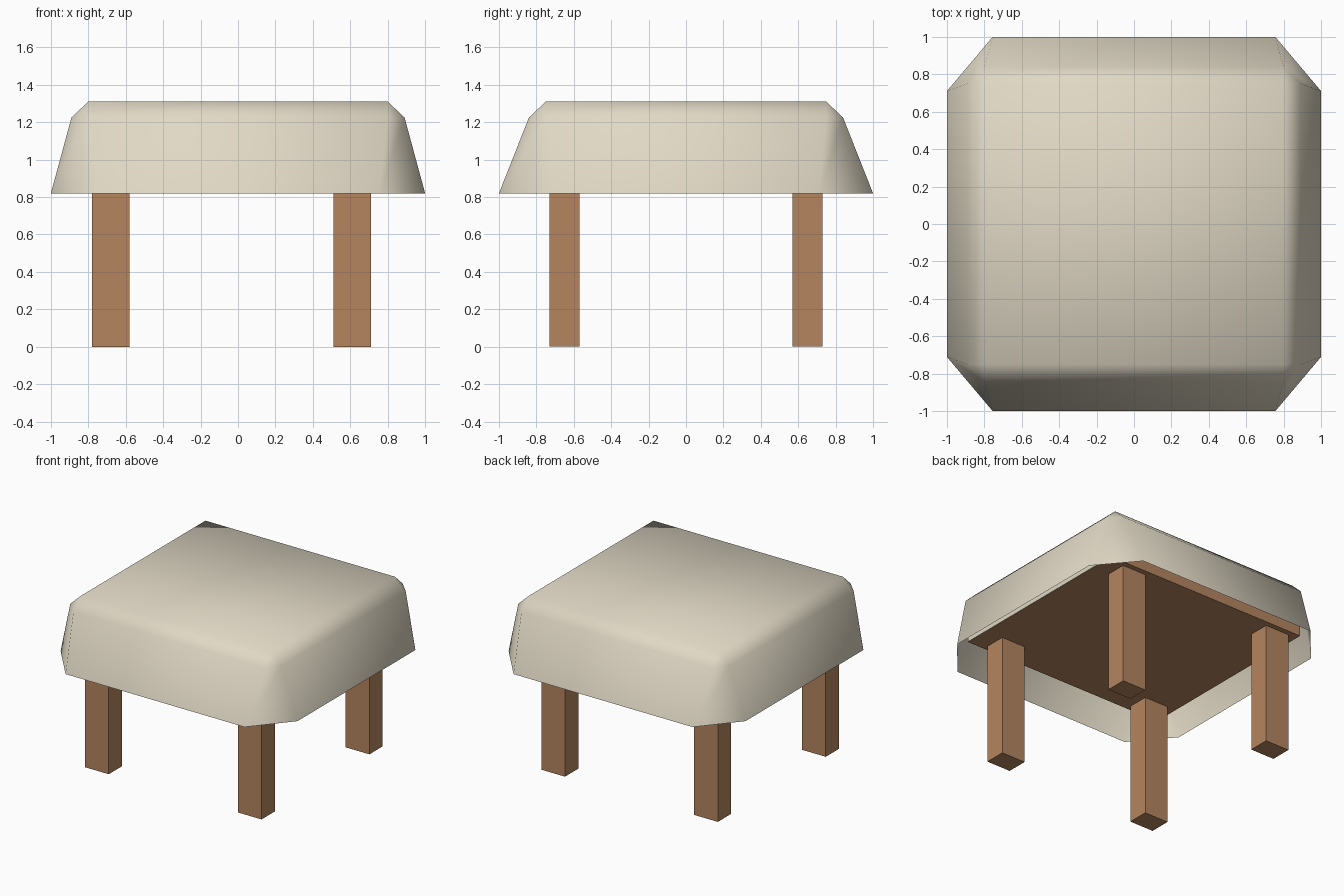
import bpy

if "Cube" in bpy.data.objects:
    bpy.data.objects.remove(bpy.data.objects["Cube"])

def material(name, rgb):
    m = bpy.data.materials.new(name)
    m.diffuse_color = (*rgb, 1)
    m.use_nodes = True
    m.node_tree.nodes["Principled BSDF"].inputs["Base Color"].default_value = m.diffuse_color
    return m

wood = material("brown wood", (0.46, 0.235, 0.115))
linen = material("cream linen", (0.75, 0.69, 0.56))

def mesh_object(name, verts, faces, mat):
    me = bpy.data.meshes.new(name)
    me.from_pydata(verts, [], faces)
    me.materials.append(mat)
    ob = bpy.data.objects.new(name, me)
    bpy.context.collection.objects.link(ob)
    return ob

def box(name, x, y, z, mat):
    verts = [(a, b, c) for c in z for a, b in
             ((x[0], y[0]), (x[1], y[0]), (x[1], y[1]), (x[0], y[1]))]
    faces = [(3, 2, 1, 0), (4, 5, 6, 7)]
    faces += [(i, (i + 1) % 4, (i + 1) % 4 + 4, i + 4) for i in range(4)]
    return mesh_object(name, verts, faces, mat)

# Four legs, set slightly off centre in x
for side, x in (("left", (-0.78, -0.58)), ("right", (0.51, 0.71))):
    for end, y in (("front", (-0.73, -0.57)), ("back", (0.57, 0.73))):
        box(f"{end}_{side}_leg", x, y, (0, 0.93), wood)

# Table top hidden under the cloth
box("table_top", (-0.85, 0.85), (-0.77, 0.77), (0.92, 1.2), wood)

# Cloth lining on the two sides of the table top
for s, side in ((-1, "left"), (1, "right")):
    box(f"{side}_cloth_lining", sorted((s * 0.848, s * 0.854)),
        (-0.765, 0.765), (0.921, 1.15), linen)

# Draped cloth: open skirt with cut corners and a bevelled top
corners = [(1, 1), (-1, 1), (-1, -1), (1, -1)]

def ring(along_x, along_y, z):
    pts = []
    for sx, sy in corners:
        pair = [(sx * p[0], sy * p[1], z) for p in (along_x, along_y)]
        pts += pair if sx * sy > 0 else pair[::-1]
    return pts

verts = ring((1, 0.71), (0.755, 1), 0.82)
verts += ring((0.89, 0.75), (0.80, 0.84), 1.225)
verts += [(sx * 0.80, sy * 0.75, 1.31) for sx, sy in corners]
faces = [(i, (i + 1) % 8, (i + 1) % 8 + 8, i + 8) for i in range(8)]
for k in range(4):
    a, b, c = 8 + 2 * k, 9 + 2 * k, 8 + (2 * k + 2) % 8
    faces += [(a, b, 16 + k), (b, c, 16 + (k + 1) % 4, 16 + k)]
faces.append((16, 17, 18, 19))
cloth = mesh_object("tablecloth", verts, faces, linen)
cloth.data.shade_smooth()
